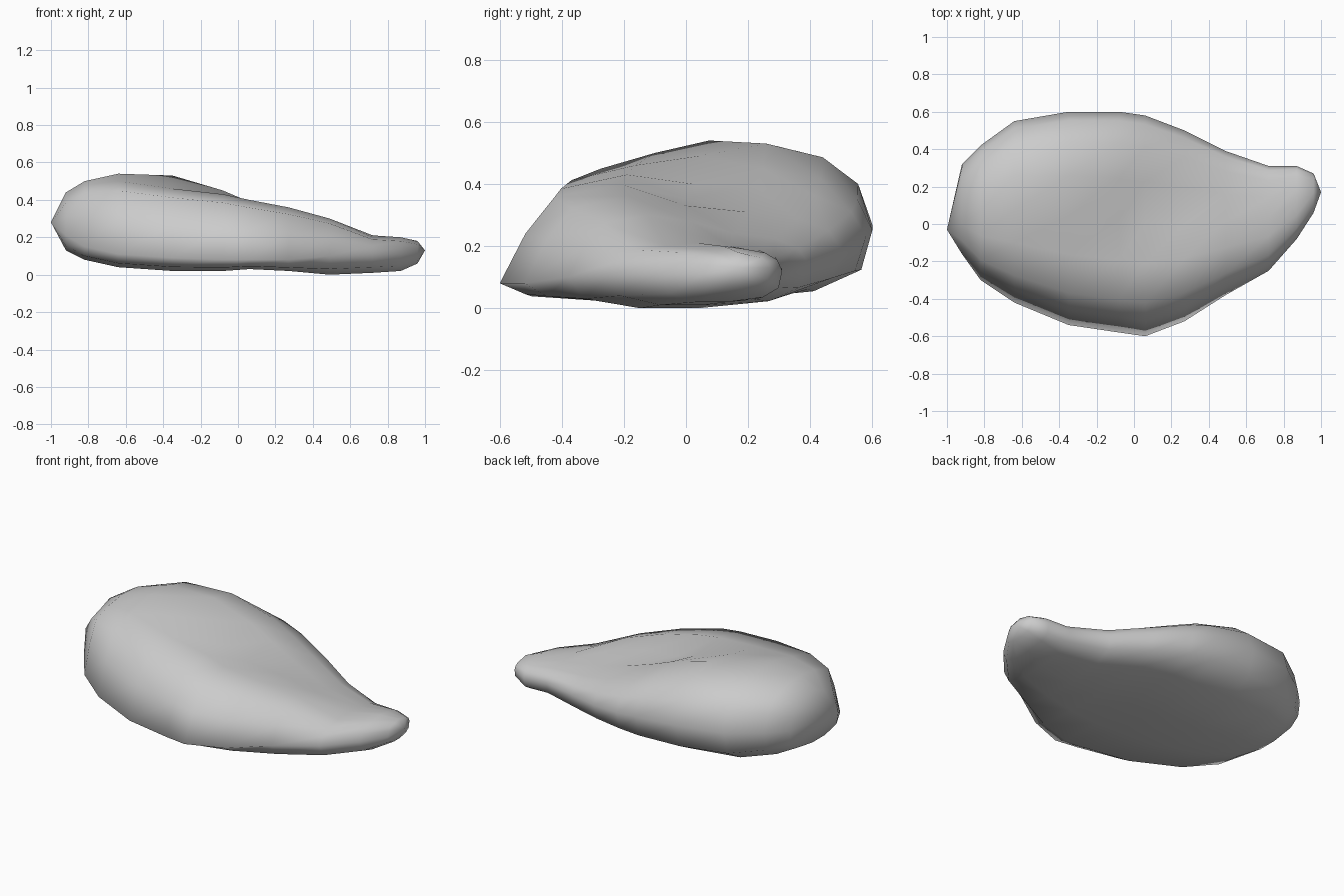
import bpy
import bmesh

if "Cube" in bpy.data.objects:
    bpy.data.objects.remove(bpy.data.objects["Cube"], do_unlink=True)


def make_material(name, colour):
    material = bpy.data.materials.new(name)
    material.use_nodes = True
    material.diffuse_color = colour
    material.node_tree.nodes["Principled BSDF"].inputs["Base Color"].default_value = colour
    return material


def cross_section(x, front, back, bottom, front_edge, front_ridge, valley, back_ridge, back_edge):
    """One closed ring: steep front face, two ridges with a dip between, rounded back, flat base."""

    def point(across, z):
        return (x, front + (back - front) * across, z)

    def mix(low, high, amount):
        return low + (high - low) * amount

    return [
        point(0, front_edge),
        point(.07, mix(front_edge, front_ridge, .5)),
        point(.15, mix(front_edge, front_ridge, .87)),
        point(.33, front_ridge),
        point(.51, valley),
        point(.7, back_ridge),
        point(.86, mix(back_edge, back_ridge, .83)),
        point(.96, mix(back_edge, back_ridge, .5)),
        point(1, back_edge),
        point(.97, mix(back_edge, bottom, .55)),
        point(.84, mix(back_edge, bottom, .85)),
        point(.55, bottom),
        point(.3, bottom),
        point(.07, mix(bottom, front_edge, .3)),
    ]


# Sections from the broad end to the narrow tip
sections = [
    (-.92, -.16, .32, .13, .21, .41, .44, .43, .28),
    (-.82, -.3, .42, .08, .15, .48, .5, .49, .28),
    (-.64, -.42, .55, .04, .11, .5, .54, .53, .28),
    (-.35, -.54, .6, .02, .09, .46, .49, .53, .27),
    (-.08, -.58, .6, .02, .08, .43, .4, .45, .25),
    (.06, -.6, .58, .03, .08, .4, .35, .39, .23),
    (.27, -.52, .5, .02, .08, .36, .33, .31, .19),
    (.49, -.38, .39, 0, .1, .3, .28, .24, .15),
    (.72, -.25, .31, .01, .11, .2, .21, .2, .13),
    (.87, -.08, .31, .02, .11, .19, .2, .19, .12),
    (.96, .06, .27, .06, .11, .17, .18, .17, .13),
]

# Join neighbouring rings and close both ends with a point
bm = bmesh.new()
rings = [[bm.verts.new(p) for p in cross_section(*s)] for s in sections]
count = len(rings[0])
for ring, following in zip(rings, rings[1:]):
    for i in range(count):
        j = (i + 1) % count
        bm.faces.new((ring[i], ring[j], following[j], following[i]))
for ring, end in ((rings[0], (-1, -.03, .28)), (rings[-1], (1, .17, .13))):
    apex = bm.verts.new(end)
    for i in range(count):
        bm.faces.new((ring[i], ring[(i + 1) % count], apex))
bmesh.ops.recalc_face_normals(bm, faces=bm.faces)
for face in bm.faces:
    face.smooth = True

# Rounded body tapering to a tip
mesh = bpy.data.meshes.new("tapered_body")
bm.to_mesh(mesh)
bm.free()
body = bpy.data.objects.new("tapered_body", mesh)
bpy.context.collection.objects.link(body)
mesh.materials.append(make_material("plain grey", (.6, .6, .6, 1)))
